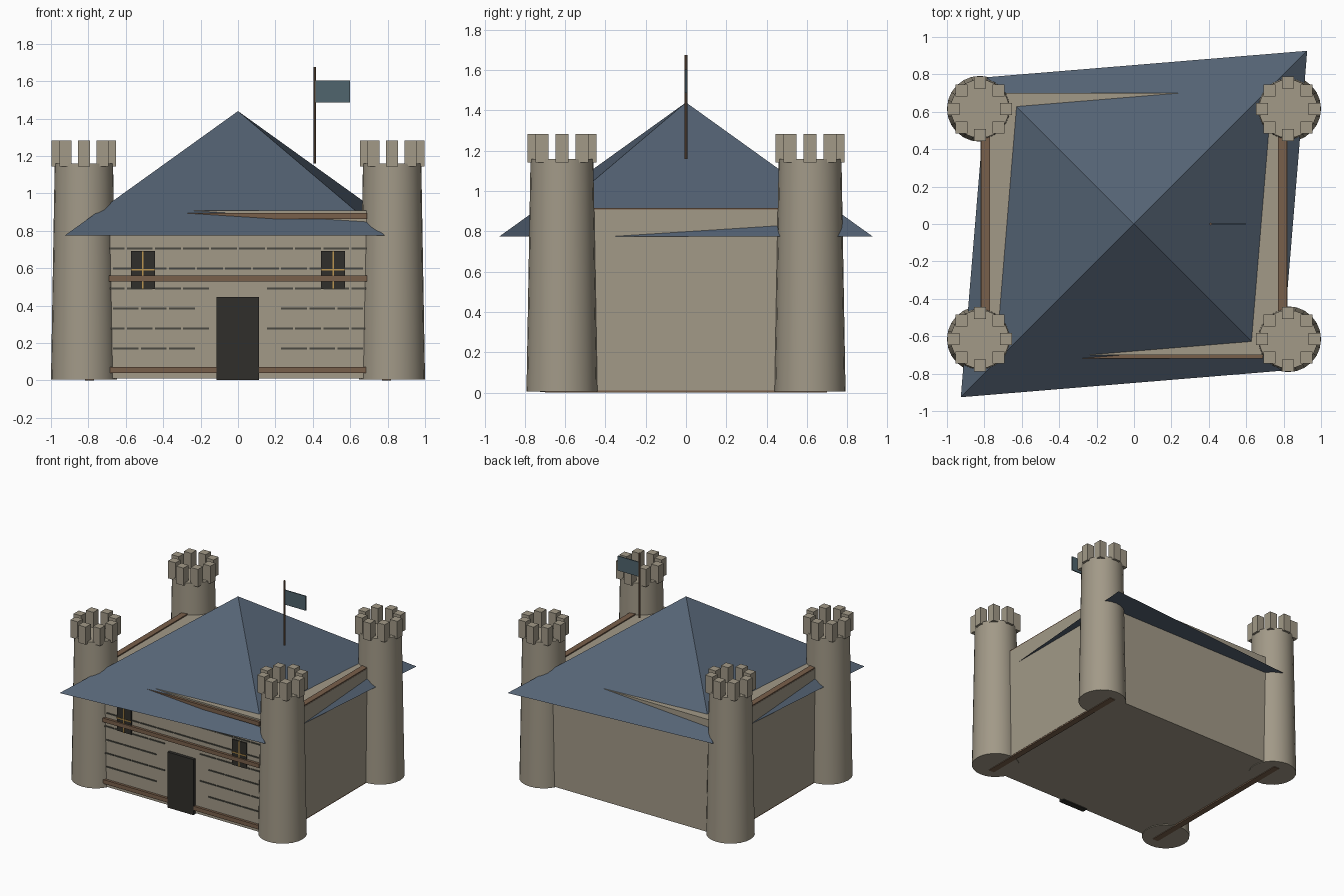
import bpy, math

if "Cube" in bpy.data.objects:
    bpy.data.objects.remove(bpy.data.objects["Cube"])

def material(name, rgb):
    m = bpy.data.materials.new(name)
    m.diffuse_color = (*rgb, 1)
    m.use_nodes = True
    m.node_tree.nodes["Principled BSDF"].inputs["Base Color"].default_value = m.diffuse_color
    return m

STONE = material("stone", (0.36, 0.32, 0.245))
SLATE = material("slate", (0.09, 0.125, 0.175))
WOOD = material("wood", (0.19, 0.115, 0.07))
DARK = material("dark", (0.03, 0.028, 0.024))
JOINT = material("joint", (0.07, 0.068, 0.055))
GOLD = material("gold", (0.5, 0.3, 0.08))
CLOTH = material("cloth", (0.08, 0.13, 0.155))

def finish(name, mat):
    o = bpy.context.object
    o.name = name
    o.data.materials.append(mat)
    return o

def box(name, x, y, z, mat):
    """Box from (min, max) pairs on each axis."""
    bpy.ops.mesh.primitive_cube_add(size=1, location=[(a + b) / 2 for a, b in (x, y, z)])
    o = finish(name, mat)
    o.scale = [b - a for a, b in (x, y, z)]
    return o

def cone(name, n, r1, r2, z0, z1, x, y, mat):
    bpy.ops.mesh.primitive_cone_add(vertices=n, radius1=r1, radius2=r2, depth=z1 - z0,
                                    location=(x, y, (z0 + z1) / 2))
    return finish(name, mat)

# main hall
box("hall", (-0.82, 0.82), (-0.70, 0.70), (0.01, 0.908), STONE)

# pyramid roof, longer along one diagonal
mesh = bpy.data.meshes.new("roof")
a, b, e = 0.926, 0.785, 0.775
mesh.from_pydata([(-a, -a, e), (b, -b, e), (a, a, e), (-b, b, e), (0, 0, 1.44)], [],
                 [(0, 1, 4), (1, 2, 4), (2, 3, 4), (3, 0, 4), (3, 2, 1, 0)])
mesh.materials.append(SLATE)
bpy.context.collection.objects.link(bpy.data.objects.new("roof", mesh))

# corner towers with eight battlement blocks each
for sx in (-1, 1):
    for sy in (-1, 1):
        tx, ty = sx * 0.824, sy * 0.616
        cone("tower", 24, 0.176, 0.156, 0.005, 1.16, tx, ty, STONE)
        bpy.ops.object.shade_smooth_by_angle(angle=math.radians(30))
        for i in range(8):
            t = i * math.pi / 4
            mx, my = tx + 0.14 * math.cos(t), ty + 0.14 * math.sin(t)
            box("battlement", (mx - 0.032, mx + 0.032), (my - 0.032, my + 0.032), (1.143, 1.283), STONE)

# timber beams: along the front, and let into the side walls
for z in (0.055, 0.545, 0.88):
    box("front_beam", (-0.69, 0.69), (-0.72, -0.69), (z - 0.016, z + 0.016), WOOD)
for s in (-1, 1):
    for z0, z1 in ((0.0, 0.03), (0.885, 0.917)):
        box("side_beam", (s * 0.794 - 0.024, s * 0.794 + 0.024), (-0.70, 0.70), (z0, z1), WOOD)

# door and windows
box("door", (-0.115, 0.113), (-0.725, -0.68), (0.002, 0.445), DARK)
for s in (-1, 1):
    c = s * 0.508
    box("window", (c - 0.063, c + 0.063), (-0.71, -0.69), (0.488, 0.692), DARK)
    box("window_upright", (c - 0.004, c + 0.004), (-0.715, -0.70), (0.488, 0.692), GOLD)
    box("window_crossbar", (c - 0.063, c + 0.063), (-0.715, -0.70), (0.588, 0.596), GOLD)

# stone course joints on the front wall, staggered and clear of the door
for row in range(6):
    z = 0.171 + row * 0.107
    for k in range(-5, 6):
        c = (k + 0.5 * (row % 2)) * 0.15
        if abs(c) > 0.68 or (row < 4 and abs(c) < 0.2):
            continue
        box("stone_joint", (c - 0.069, c + 0.069), (-0.706, -0.695), (z - 0.005, z + 0.005), JOINT)

# flag
cone("flag_pole", 8, 0.007, 0.007, 1.16, 1.675, 0.41, 0, WOOD)
box("flag", (0.412, 0.6), (-0.004, 0.004), (1.487, 1.603), CLOTH)
